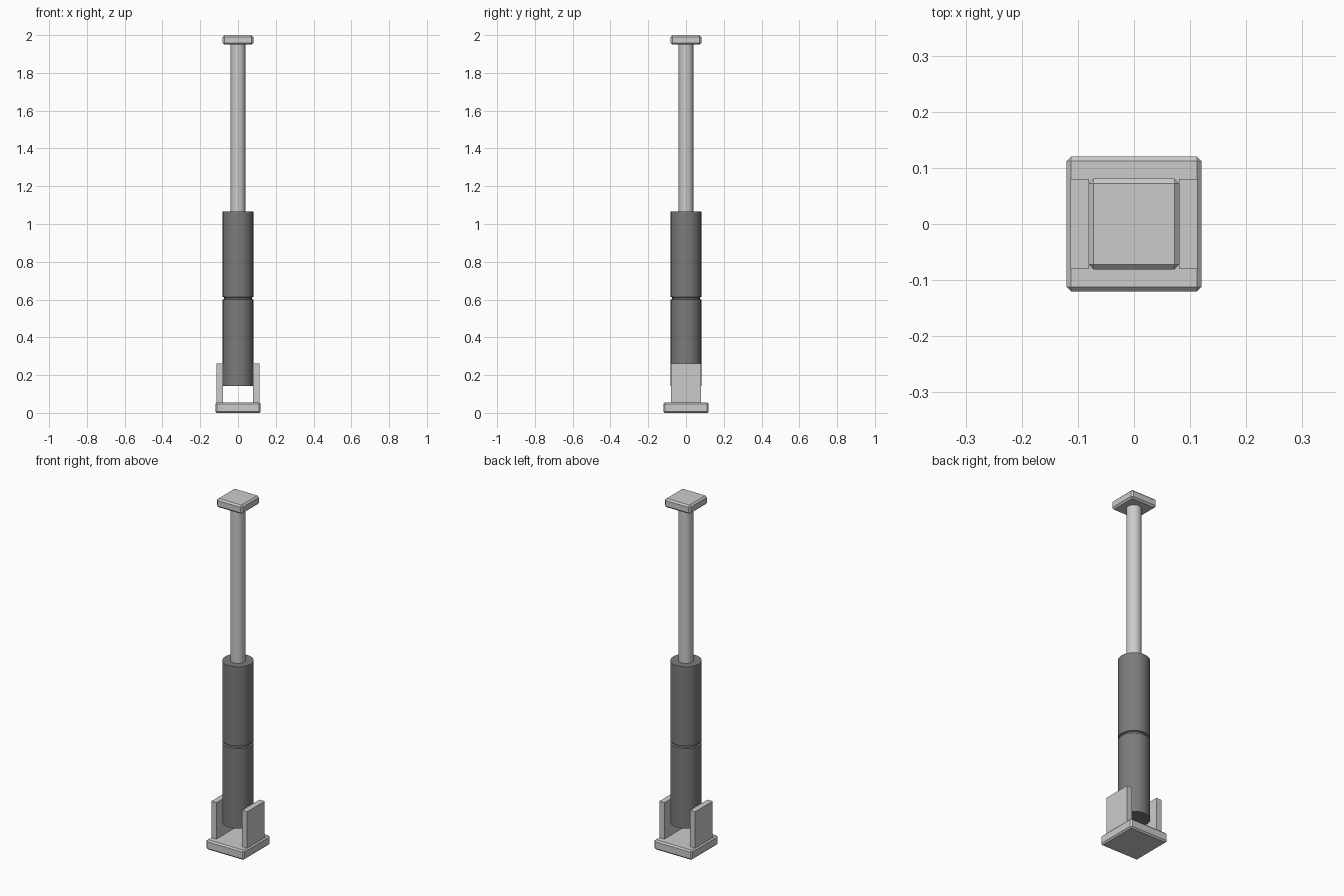
import bpy, bmesh, math

cube = bpy.data.objects.get("Cube")
if cube:
    bpy.data.objects.remove(cube, do_unlink=True)


def material(name, value):
    mat = bpy.data.materials.new(name)
    mat.use_nodes = True
    colour = (value, value, value, 1)
    mat.diffuse_color = colour
    mat.node_tree.nodes["Principled BSDF"].inputs["Base Color"].default_value = colour
    return mat


light = material("light grey metal", 0.6)
dark = material("dark grey metal", 0.2)


def add_object(name, bm, mat):
    bmesh.ops.recalc_face_normals(bm, faces=bm.faces)
    mesh = bpy.data.meshes.new(name)
    bm.to_mesh(mesh)
    bm.free()
    mesh.materials.append(mat)
    obj = bpy.data.objects.new(name, mesh)
    bpy.context.collection.objects.link(obj)
    return obj


def box(name, x, width, depth, z0, z1, chamfer=0):
    bm = bmesh.new()
    bmesh.ops.create_cube(bm, size=1)
    for v in bm.verts:
        v.co.x = x + v.co.x * width
        v.co.y *= depth
        v.co.z = (z0 + z1) / 2 + v.co.z * (z1 - z0)
    if chamfer:
        bmesh.ops.bevel(bm, geom=bm.edges[:], offset=chamfer, segments=1, affect='EDGES')
    return add_object(name, bm, light)


def lathe(name, profile, mat, sides=48):
    """Spin a (radius, height) profile that starts and ends on the axis."""
    bm = bmesh.new()
    verts = [bm.verts.new((r, 0, z)) for r, z in profile]
    edges = [bm.edges.new(pair) for pair in zip(verts, verts[1:])]
    bmesh.ops.spin(bm, geom=verts + edges, cent=(0, 0, 0), axis=(0, 0, 1),
                   angle=math.tau, steps=sides)
    bmesh.ops.remove_doubles(bm, verts=bm.verts, dist=0.0001)
    obj = add_object(name, bm, mat)
    bpy.ops.object.select_all(action='DESELECT')
    obj.select_set(True)
    bpy.context.view_layer.objects.active = obj
    bpy.ops.object.shade_smooth_by_angle(angle=math.radians(30))
    return obj


# Base plate with two upright bracket ears
box("base_plate", 0, 0.24, 0.24, 0, 0.055, 0.008)
for side, sign in (("left", 1), ("right", -1)):
    box(side + "_bracket_ear", sign * 0.0965, 0.033, 0.16, 0.05, 0.262)

# Outer tube with a groove between its two halves
lathe("outer_tube", [(0, 0.143), (0.081, 0.143), (0.081, 0.6), (0.073, 0.603),
                     (0.073, 0.611), (0.081, 0.614), (0.081, 1.067), (0, 1.067)], dark)

# Sliding rod and its end plate
lathe("piston_rod", [(0, 1.05), (0.039, 1.05), (0.039, 1.955), (0, 1.955)], light)
box("top_plate", 0, 0.162, 0.162, 1.95, 2, 0.009)
